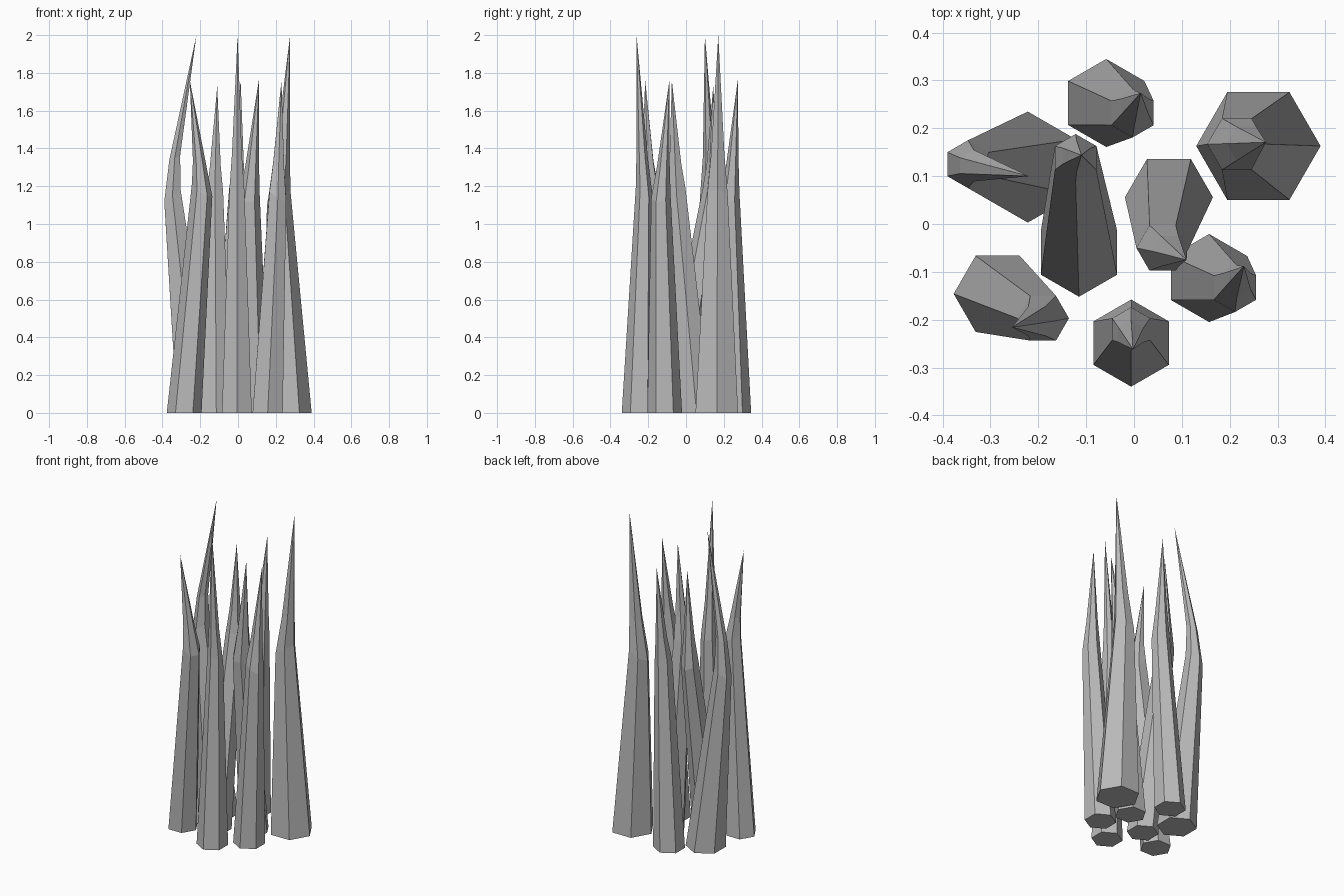
import bpy
import bmesh
from math import cos, sin, radians
from mathutils import Vector

if "Cube" in bpy.data.objects:
    bpy.data.objects.remove(bpy.data.objects["Cube"])

GREY = (0.5, 0.5, 0.5, 1)
mat = bpy.data.materials.new("stone_grey")
mat.use_nodes = True
mat.diffuse_color = GREY
mat.node_tree.nodes["Principled BSDF"].inputs["Base Color"].default_value = GREY


def ring(bm, centre, radius, turn, lean=Vector((0, 0)), tilt=0):
    """Hexagon of vertices, dipping towards the lean direction."""
    verts = []
    for i in range(6):
        a = radians(turn + 60 * i)
        off = Vector((cos(a), sin(a))) * radius
        z = centre[2] - tilt * off.dot(lean)
        verts.append(bm.verts.new((centre[0] + off.x, centre[1] + off.y, z)))
    return verts


def spike(name, base, radius, turn, knee, knee_radius, neck, tip):
    """Six-sided shaft that leans to a knee, then bends back to a point."""
    bm = bmesh.new()
    lean = (Vector(knee[:2]) - Vector(base)).normalized()
    rings = [
        ring(bm, (*base, 0), radius, turn),
        ring(bm, knee, knee_radius, turn, lean, 0.7),
        ring(bm, neck, knee_radius * 0.66, turn, lean, 0.4),
    ]
    bm.faces.new(rings[0][::-1])
    top = bm.verts.new(tip)
    for i in range(6):
        j = (i + 1) % 6
        for low, high in zip(rings, rings[1:]):
            bm.faces.new((low[i], low[j], high[j], high[i]))
        bm.faces.new((rings[-1][i], rings[-1][j], top))
    mesh = bpy.data.meshes.new(name)
    bm.to_mesh(mesh)
    bm.free()
    mesh.materials.append(mat)
    bpy.context.collection.objects.link(bpy.data.objects.new(name, mesh))


# Tall spikes
spike("spike_back_left", (0.26, 0.163), 0.13, 0,
      (0.215, 0.167, 1.14), 0.062, (0.235, 0.168, 1.36), (0.276, 0.171, 2))
spike("spike_front", (-0.006, -0.249), 0.091, 30,
      (-0.006, -0.22, 1.16), 0.046, (-0.006, -0.232, 1.36), (-0.002, -0.262, 2))
spike("spike_back_right", (-0.222, 0.119), 0.116, 30,
      (-0.347, 0.125, 1.15), 0.05, (-0.335, 0.122, 1.35), (-0.22, 0.1, 2))

# Short spikes
spike("spike_front_right", (-0.285, -0.146), 0.092, 0,
      (-0.19, -0.197, 1.18), 0.054, (-0.203, -0.203, 1.32), (-0.255, -0.216, 1.76))
spike("spike_middle_right", (-0.115, -0.06), 0.092, 30,
      (-0.122, 0.138, 1.15), 0.05, (-0.12, 0.142, 1.3), (-0.11, 0.144, 1.73))
spike("spike_middle_left", (0.073, 0.056), 0.092, 0,
      (0.06, -0.05, 1.15), 0.055, (0.075, -0.057, 1.31), (0.11, -0.075, 1.76))
spike("spike_front_left", (0.157, -0.113), 0.092, 30,
      (0.211, -0.133, 1.15), 0.051, (0.215, -0.12, 1.31), (0.23, -0.088, 1.76))
spike("spike_back", (-0.058, 0.253), 0.092, 30,
      (-0.003, 0.232, 1.15), 0.051, (0.002, 0.245, 1.31), (0.014, 0.274, 1.76))
